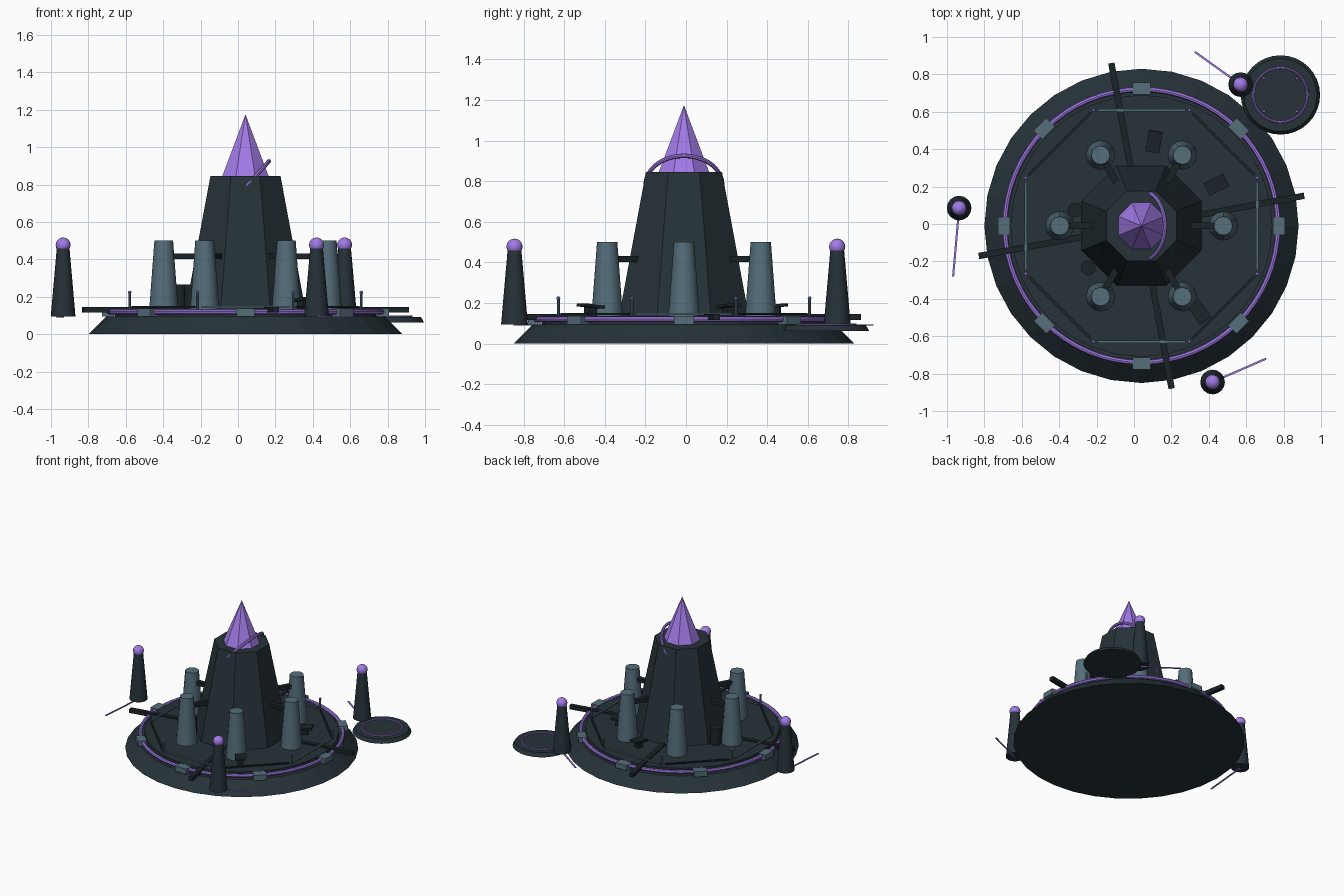
import bpy
from math import sin, cos, pi, radians, atan2, hypot
from mathutils import Vector

cube = bpy.data.objects.get("Cube")
if cube:
    bpy.data.objects.remove(cube)

CX, CY = 0.04, -0.01   # axis of the main platform


def material(name, rgb):
    m = bpy.data.materials.new(name)
    m.use_nodes = True
    m.diffuse_color = (*rgb, 1)
    m.node_tree.nodes["Principled BSDF"].inputs["Base Color"].default_value = (*rgb, 1)
    return m


SLATE = material("dark slate", (0.019, 0.032, 0.04))
BLACK = material("blackened metal", (0.011, 0.017, 0.021))
TEAL = material("grey teal", (0.089, 0.156, 0.195))
PURPLE = material("glowing purple", (0.45, 0.246, 1.0))


def finish(name, mat, smooth=False):
    ob = bpy.context.object
    ob.name = name
    ob.data.materials.append(mat)
    if smooth:
        bpy.ops.object.shade_smooth_by_angle(angle=radians(40))
    return ob


def frustum(name, mat, x, y, z0, z1, r0, r1, sides, turn=0.0, smooth=False):
    bpy.ops.mesh.primitive_cone_add(vertices=sides, radius1=r0, radius2=r1, depth=z1 - z0,
                                    location=(x, y, (z0 + z1) / 2), rotation=(0, 0, turn))
    return finish(name, mat, smooth)


def box(name, mat, loc, size, rot=(0, 0, 0)):
    bpy.ops.mesh.primitive_cube_add(size=1, location=loc, rotation=rot)
    bpy.context.object.scale = size
    return finish(name, mat)


def beam(name, mat, a, b, width, height):
    """Level bar between two points."""
    a, b = Vector(a), Vector(b)
    d = b - a
    return box(name, mat, (a + b) / 2, (d.length, width, height), (0, 0, atan2(d.y, d.x)))


def ring(name, mat, loc, major, minor, rot=(0, 0, 0), seg=64):
    bpy.ops.mesh.primitive_torus_add(major_segments=seg, minor_segments=8, major_radius=major,
                                     minor_radius=minor, location=loc, rotation=rot)
    return finish(name, mat, True)


def ball(name, mat, loc, r, seg=16):
    bpy.ops.mesh.primitive_uv_sphere_add(segments=seg, ring_count=seg // 2, radius=r, location=loc)
    return finish(name, mat, True)


def polar(r, angle, z):
    return (CX + r * cos(angle), CY + r * sin(angle), z)


# Platform and glowing rim
frustum("platform_base", SLATE, CX, CY, 0, 0.095, 0.84, 0.745, 32)
frustum("platform_deck", SLATE, CX, CY, 0.09, 0.135, 0.70, 0.70, 32)
ring("rim_light", PURPLE, (CX, CY, 0.12), 0.73, 0.014)
for i in range(8):
    a = i * pi / 4
    box("rim_clamp", TEAL, polar(0.735, a, 0.115), (0.065, 0.097, 0.042), (0, 0, a))

# Central tower with crystal and tilted halo
frustum("tower", SLATE, CX, CY, 0.095, 0.845, 0.354, 0.203, 8, pi / 8)
frustum("crystal", PURPLE, CX, CY, 0.84, 1.175, 0.136, 0, 8, pi / 8)
ring("halo", PURPLE, (CX, CY, 0.785), 0.188, 0.011, (0, radians(-48), 0))

# Pylons tied to the tower
for i in range(6):
    a = i * pi / 3
    x, y, _ = polar(0.437, a, 0)
    frustum("pylon", TEAL, x, y, 0.1, 0.5, 0.08, 0.05, 12, smooth=True)
    beam("pylon_strut", BLACK, polar(0.24, a, 0.417), polar(0.42, a, 0.417), 0.035, 0.03)

# Octagonal railing
for i in range(8):
    a = i * pi / 4 + pi / 8
    x, y, _ = polar(0.67, a, 0)
    frustum("rail_post", TEAL, x, y, 0.13, 0.22, 0.007, 0.007, 8)
    ball("rail_post_light", PURPLE, (x, y, 0.223), 0.01, 8)
    p, q = Vector(polar(0.67, a, 0.146)), Vector(polar(0.67, a + pi / 4, 0.146))
    beam("rail", BLACK if i % 2 == 0 else TEAL, p.lerp(q, 0.04), q.lerp(p, 0.04), 0.013, 0.01)

# Radial arms
for i in range(4):
    a = i * pi / 2 + radians(10.5)
    beam("radial_arm", BLACK, polar(0.3, a, 0.13), polar(0.885, a, 0.13), 0.034, 0.03)

# Tilted control slabs on the deck
for x, y, turn in ((0.107, 0.44, 80), (0.44, 0.21, 27), (0.35, -0.47, -55)):
    box("console_stand", BLACK, (x, y, 0.155), (0.05, 0.04, 0.05), (0, 0, radians(turn)))
    box("console_slab", BLACK, (x, y, 0.185), (0.115, 0.075, 0.015),
        (0, radians(-6), radians(turn)))

# Barrels beside the tower
for x, y in ((-0.315, 0.075), (-0.245, -0.235)):
    frustum("barrel", BLACK, x, y, 0.13, 0.265, 0.04, 0.04, 12, smooth=True)

# Floating beacons with thin pointer strips
for x, y, tx, ty in ((-0.935, 0.085, -0.967, -0.28), (0.42, -0.845, 0.706, -0.72),
                     (0.57, 0.745, 0.326, 0.92)):
    frustum("beacon", SLATE, x, y, 0.095, 0.46, 0.066, 0.034, 16, smooth=True)
    ball("beacon_orb", PURPLE, (x, y, 0.477), 0.04)
    beam("beacon_strip", PURPLE, (x, y, 0.092), (tx, ty, 0.092), 0.011, 0.006)

# Side landing pad
PX, PY = 0.783, 0.69
frustum("landing_pad", SLATE, PX, PY, 0.063, 0.092, 0.212, 0.195, 32)
ring("pad_light", PURPLE, (PX, PY, 0.094), 0.145, 0.006, seg=48)
for sx in (-1, 1):
    for sy in (-1, 1):
        ball("pad_marker", PURPLE, (PX + sx * 0.088, PY + sy * 0.088, 0.093), 0.008, 8)
